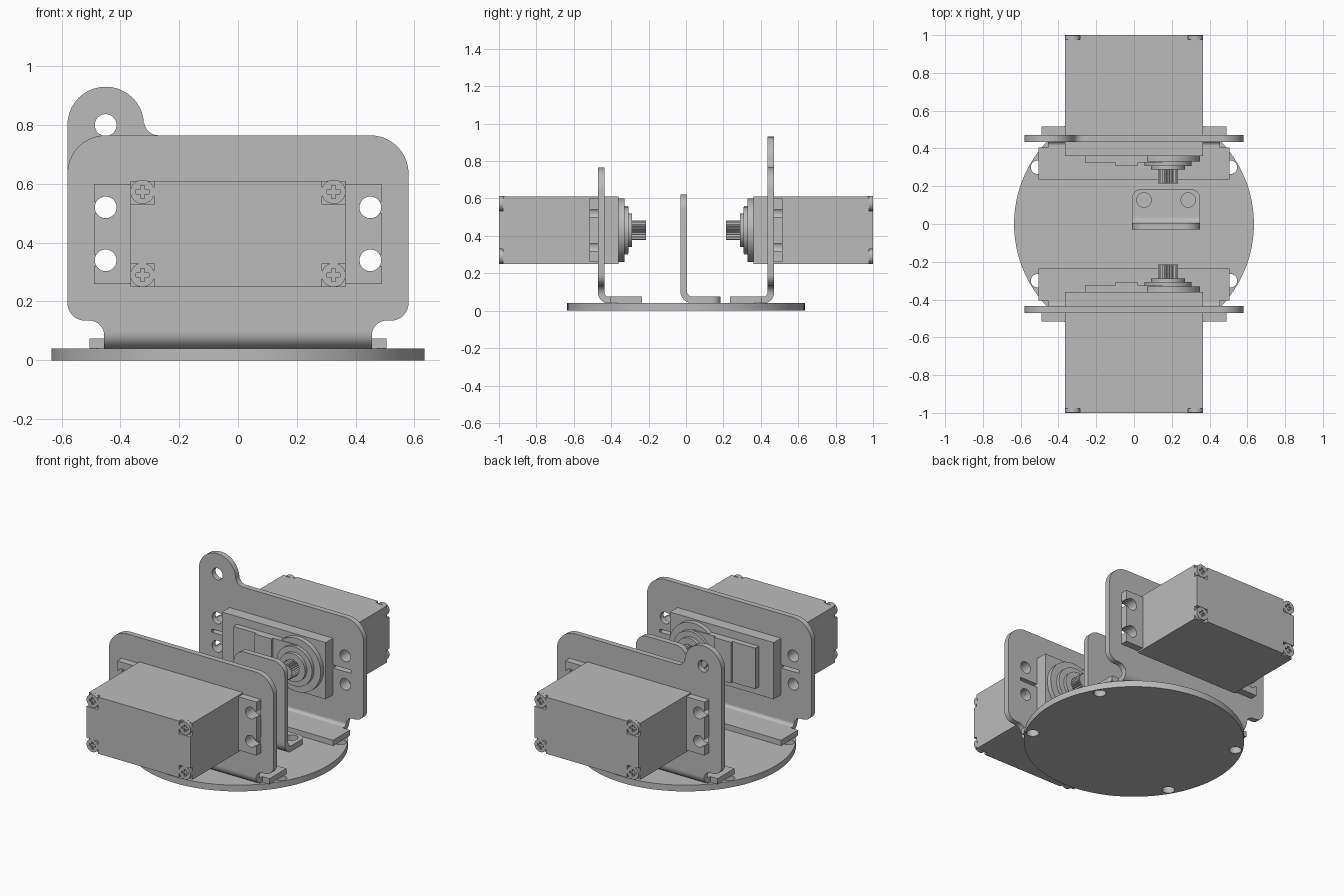
import bpy, bmesh, math
from mathutils import Vector, Matrix

cube = bpy.data.objects.get("Cube")
if cube:
    bpy.data.objects.remove(cube)

grey = bpy.data.materials.new("plain_grey")
grey.use_nodes = True
grey.diffuse_color = (0.5, 0.5, 0.5, 1)
grey.node_tree.nodes["Principled BSDF"].inputs["Base Color"].default_value = (0.5, 0.5, 0.5, 1)

# Local outline axes (u, v, depth) mapped to the model axes
FRAMES = {
    "z": Matrix.Identity(4),
    "y": Matrix(((1, 0, 0, 0), (0, 0, 1, 0), (0, 1, 0, 0), (0, 0, 0, 1))),
    "x": Matrix(((0, 0, 1, 0), (1, 0, 0, 0), (0, 1, 0, 0), (0, 0, 0, 1))),
}
parts = []


def circle(cx, cy, r, n=40):
    return [(cx + r * math.cos(2 * math.pi * i / n),
             cy + r * math.sin(2 * math.pi * i / n)) for i in range(n)]


def rect(x0, y0, x1, y1):
    return [(x0, y0), (x1, y0), (x1, y1), (x0, y1)]


def rounded(corners, n=10):
    """Outline from (x, y, radius) corners, with filleted corners."""
    out = []
    for i, (x, y, r) in enumerate(corners):
        p = Vector((x, y))
        if r == 0:
            out.append((x, y))
            continue
        a = (Vector(corners[i - 1][:2]) - p).normalized()
        b = (Vector(corners[(i + 1) % len(corners)][:2]) - p).normalized()
        half = a.angle(b) / 2
        c = p + (a + b).normalized() * r / math.sin(half)
        t = r / math.tan(half)
        s, e = p + a * t - c, p + b * t - c
        a0 = math.atan2(s.y, s.x)
        sweep = (math.atan2(e.y, e.x) - a0 + math.pi) % (2 * math.pi) - math.pi
        for k in range(n + 1):
            g = a0 + sweep * k / n
            out.append((c.x + r * math.cos(g), c.y + r * math.sin(g)))
    return out


def prism(name, axis, d0, d1, *loops, flip=False):
    """Extrude an outline with optional hole loops from d0 to d1 along an axis."""
    cu = bpy.data.curves.new(name, "CURVE")
    cu.dimensions = "2D"
    cu.fill_mode = "BOTH"
    cu.extrude = (d1 - d0) / 2
    for loop in loops:
        sp = cu.splines.new("POLY")
        sp.points.add(len(loop) - 1)
        for pt, (u, v) in zip(sp.points, loop):
            pt.co = (u, v, 0, 1)
        sp.use_cyclic_u = True
    tmp = bpy.data.objects.new(name + "_outline", cu)
    mesh = bpy.data.meshes.new_from_object(tmp)
    bpy.data.objects.remove(tmp)
    bpy.data.curves.remove(cu)
    m = FRAMES[axis] @ Matrix.Translation((0, 0, (d0 + d1) / 2))
    if flip:
        m = Matrix.Diagonal((1, -1, 1, 1)) @ m
    bm = bmesh.new()
    bm.from_mesh(mesh)
    bm.transform(m)
    bmesh.ops.remove_doubles(bm, verts=bm.verts, dist=0.0001)
    bmesh.ops.recalc_face_normals(bm, faces=bm.faces)
    bm.to_mesh(mesh)
    bm.free()
    mesh.name = name
    mesh.materials.clear()
    mesh.materials.append(grey)
    ob = bpy.data.objects.new(name, mesh)
    bpy.context.scene.collection.objects.link(ob)
    parts.append(ob)


MID = 0.43                       # height of the output shafts
HOLES = [(sx * 0.45, z) for sx in (-1, 1) for z in (0.34, 0.52)]


def bracket(side, flip, tab):
    # Upright plate with a window for the motor, side slits and mounting holes
    top_left = [(-0.58, 0.765, 0.13)]
    if tab:
        top_left = [(-0.32, 0.765, 0.05), (-0.32, 0.93, 0.129), (-0.58, 0.93, 0.129)]
    outline = rounded([
        (-0.58, 0.135, 0.06), (-0.455, 0.135, 0.05), (-0.455, 0.1, 0),
        (0.455, 0.1, 0), (0.455, 0.135, 0.05), (0.58, 0.135, 0.06),
        (0.58, 0.765, 0.13)] + top_left)
    window = [(-0.365, 0.25), (0.365, 0.25), (0.365, 0.42), (0.49, 0.42),
              (0.49, 0.44), (0.365, 0.44), (0.365, 0.61), (-0.365, 0.61),
              (-0.365, 0.44), (-0.49, 0.44), (-0.49, 0.42), (-0.365, 0.42)]
    holes = [circle(x, z, 0.037) for x, z in HOLES]
    if tab:
        holes.append(circle(-0.45, 0.8, 0.037))
    prism(side + "_bracket_plate", "y", 0.435, 0.47, outline, window, *holes, flip=flip)
    # Bend and foot
    bend = rounded([(0.47, 0.1, 0), (0.435, 0.1, 0), (0.435, 0.075, 0.02),
                    (0.40, 0.075, 0), (0.40, 0.04, 0), (0.47, 0.04, 0.055)])
    prism(side + "_bracket_bend", "x", -0.455, 0.455, bend, flip=flip)
    prism(side + "_bracket_foot", "z", 0.04, 0.075,
          rect(-0.505, 0.235, 0.505, 0.405), flip=flip)


def ear_outline(s):
    # Mounting ear with two keyhole slots open to the outer edge
    pts = [(0.36, 0.26), (0.49, 0.26)]
    a = math.asin(0.02 / 0.037)
    for z in (0.34, 0.52):
        pts.append((0.49, z - 0.02))
        for k in range(25):
            g = -a - (2 * math.pi - 2 * a) * k / 24
            pts.append((0.45 + 0.037 * math.cos(g), z + 0.037 * math.sin(g)))
        pts.append((0.49, z + 0.02))
    pts += [(0.49, 0.6), (0.36, 0.6)]
    return [(s * x, z) for x, z in pts]


def servo(side, flip):
    def add(name, d0, d1, *loops):
        prism(side + "_servo_" + name, "y", d0, d1, *loops, flip=flip)

    # Case, with notched corners on the outer end
    add("case", 0.36, 0.978, rect(-0.365, 0.25, 0.365, 0.61))
    x0, x1, z0, z1 = 0.285, 0.365, 0.33, 0.53
    add("end_cap", 0.978, 1.0, [
        (-x0, 0.25), (x0, 0.25), (x0, z0), (x1, z0), (x1, z1), (x0, z1),
        (x0, 0.61), (-x0, 0.61), (-x0, z1), (-x1, z1), (-x1, z0), (-x0, z0)])
    add("left_ear", 0.47, 0.515, ear_outline(1))
    add("right_ear", 0.47, 0.515, ear_outline(-1))
    # Cross-head corner screws
    w, b = 0.007, 0.022
    cross = [(-w, -b), (w, -b), (w, -w), (b, -w), (b, w), (w, w),
             (w, b), (-w, b), (-w, w), (-b, w), (-b, -w), (-w, -w)]
    for i, (x, z) in enumerate((x, z) for x in (-0.325, 0.325) for z in (0.29, 0.573)):
        add("screw_base_%d" % i, 0.97, 0.988, circle(x, z, 0.041))
        add("screw_head_%d" % i, 0.988, 0.999, circle(x, z, 0.041),
            [(x + u, z + v) for u, v in cross])
    # Gear cover and stepped output boss
    add("gear_cover", 0.325, 0.365, rect(-0.26, 0.3, 0.18, 0.56))
    add("gear_cover_step", 0.31, 0.33, rect(-0.1, 0.3, 0.02, 0.56))
    for i, (r, d) in enumerate(((0.17, 0.33), (0.125, 0.308), (0.09, 0.288))):
        add("boss_%d" % i, d, 0.362, circle(0.18, MID, r, 48))
    # Splined shaft
    teeth = 24
    spline = []
    for i in range(teeth * 2):
        r = 0.053 if i % 2 else 0.045
        g = math.pi * i / teeth
        spline.append((0.18 + r * math.cos(g), MID + r * math.sin(g)))
    add("shaft", 0.215, 0.3, spline)


# Round base with four holes
prism("base_disc", "z", 0, 0.04, circle(0, 0, 0.635, 96),
      *[circle(sx * 0.51, sy * 0.30, 0.036) for sx in (-1, 1) for sy in (-1, 1)])

for side, flip in (("back", False), ("front", True)):
    bracket(side, flip, tab=not flip)
    servo(side, flip)

# Centre bracket: upright, bend and drilled foot
prism("centre_upright", "y", -0.03, 0.005, rounded([
    (-0.01, 0.11, 0), (0.35, 0.11, 0), (0.35, 0.62, 0.08), (-0.01, 0.62, 0.08)]))
prism("centre_bend", "x", -0.01, 0.35, rounded([
    (-0.03, 0.11, 0), (-0.03, 0.04, 0.065), (0.05, 0.04, 0),
    (0.05, 0.075, 0), (0.005, 0.075, 0.03), (0.005, 0.11, 0)]))
prism("centre_foot", "z", 0.04, 0.075, rounded([
    (-0.01, 0.05, 0), (0.35, 0.05, 0), (0.35, 0.185, 0.05), (-0.01, 0.185, 0.05)]),
    circle(0.053, 0.127, 0.038), circle(0.287, 0.127, 0.038))

# Smooth round walls, keep edges sharp
for ob in bpy.context.selected_objects:
    ob.select_set(False)
for ob in parts:
    ob.select_set(True)
bpy.context.view_layer.objects.active = parts[0]
bpy.ops.object.shade_smooth_by_angle(angle=math.radians(30))
